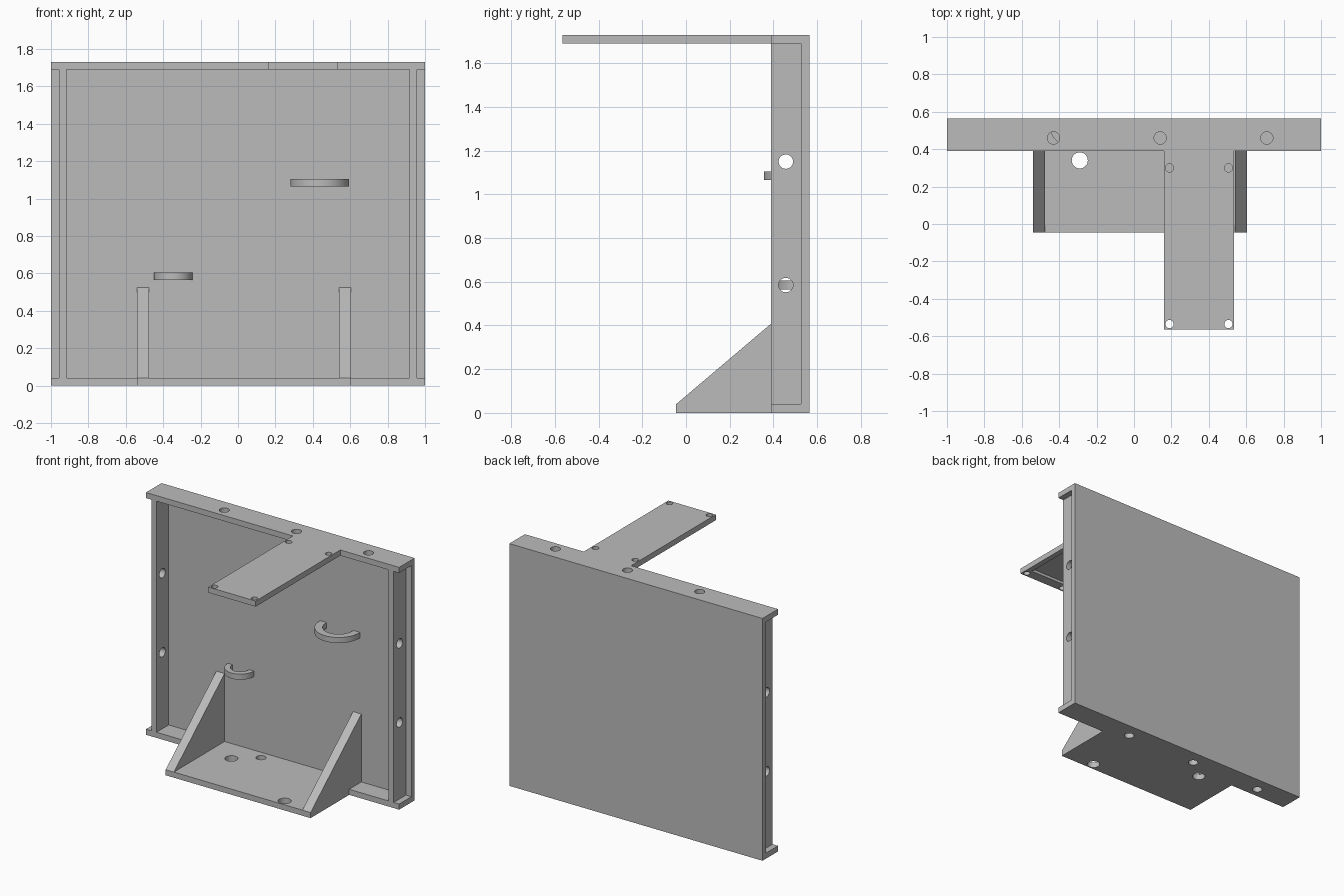
import bpy
import bmesh
import math
from mathutils import Vector

if "Cube" in bpy.data.objects:
    bpy.data.objects.remove(bpy.data.objects["Cube"], do_unlink=True)

grey = bpy.data.materials.new("plain_grey")
grey.use_nodes = True
grey.diffuse_color = (0.5, 0.5, 0.5, 1)
grey.node_tree.nodes["Principled BSDF"].inputs["Base Color"].default_value = (0.5, 0.5, 0.5, 1)

# Overall dimensions
TOP, THICK = 1.73, 0.04
FRONT, WALL, BACK = 0.39, 0.527, 0.565


def prism(name, outline, axis, low, high):
    """Extrude a 2D outline along axis x or z."""
    bm = bmesh.new()
    if axis == "x":
        points = [Vector((low, a, b)) for a, b in outline]
        shift = Vector((high - low, 0, 0))
    else:
        points = [Vector((a, b, low)) for a, b in outline]
        shift = Vector((0, 0, high - low))
    face = bm.faces.new([bm.verts.new(p) for p in points])
    result = bmesh.ops.extrude_face_region(bm, geom=[face])
    moved = [v for v in result["geom"] if isinstance(v, bmesh.types.BMVert)]
    bmesh.ops.translate(bm, verts=moved, vec=shift)
    bmesh.ops.recalc_face_normals(bm, faces=bm.faces)
    mesh = bpy.data.meshes.new(name)
    bm.to_mesh(mesh)
    bm.free()
    mesh.materials.append(grey)
    obj = bpy.data.objects.new(name, mesh)
    bpy.context.collection.objects.link(obj)
    return obj


def rectangle(a0, a1, b0, b1):
    return [(a0, b0), (a1, b0), (a1, b1), (a0, b1)]


def arc(cx, cy, radius, start, end, steps):
    angles = [start + (end - start) * i / steps for i in range(steps + 1)]
    return [(cx + radius * math.cos(t), cy + radius * math.sin(t)) for t in angles]


def disc(cx, cy, radius):
    return arc(cx, cy, radius, 0, math.tau, 32)[:-1]


def make_active(obj):
    bpy.ops.object.select_all(action="DESELECT")
    obj.select_set(True)
    bpy.context.view_layer.objects.active = obj


def cut(obj, outline, axis, low, high):
    """Cut a prism out of a part and discard the cutter."""
    cutter = prism("cutter", outline, axis, low, high)
    cutter.hide_render = True
    make_active(obj)
    mod = obj.modifiers.new("cut", "BOOLEAN")
    mod.operation, mod.solver, mod.object = "DIFFERENCE", "EXACT", cutter
    bpy.ops.object.modifier_apply(modifier=mod.name)
    bpy.data.objects.remove(cutter, do_unlink=True)


def smooth(obj):
    make_active(obj)
    bpy.ops.object.shade_smooth_by_angle(angle=math.radians(30))


def flange_outline(x0, x1, y0):
    """Full-width flange with a tongue reaching forward."""
    return [(-1, BACK), (-1, FRONT), (x0, FRONT), (x0, y0),
            (x1, y0), (x1, FRONT), (1, FRONT), (1, BACK)]


# Back panel
prism("back_panel", rectangle(-1, 1, WALL, BACK), "z", THICK, TOP - THICK)

# Top flange with its long arm
arm = prism("top_flange_and_arm", flange_outline(0.16, 0.535, -0.565), "z", TOP - THICK, TOP)
for x in (-0.43, 0.14, 0.71):
    cut(arm, disc(x, 0.46, 0.033), "z", TOP - 0.1, TOP + 0.1)
for x in (0.19, 0.505):
    for y in (-0.535, 0.3):
        cut(arm, disc(x, y, 0.022), "z", TOP - 0.1, TOP + 0.1)
# Shallow pocket in the underside of the arm
cut(arm, rectangle(0.2, 0.495, -0.49, 0.255), "z", TOP - 0.1, TOP - 0.02)
smooth(arm)

# Bottom flange with its foot plate
foot = prism("bottom_flange_and_foot", flange_outline(-0.54, 0.605, -0.045), "z", 0, THICK)
for x in (0.43, -0.14, -0.71):
    cut(foot, disc(x, 0.46, 0.033), "z", -0.1, 0.1)
for x, y in ((-0.29, 0.34), (0.365, 0.005)):
    cut(foot, disc(x, y, 0.043), "z", -0.1, 0.1)
smooth(foot)

# Side webs, set in from the panel edges
for side, x0 in (("left", 0.917), ("right", -0.957)):
    web = prism(side + "_web", rectangle(x0, x0 + 0.04, FRONT, WALL), "z", THICK, TOP - THICK)
    for z in (0.585, 1.15):
        cut(web, disc(0.457, z, 0.033), "x", x0 - 0.1, x0 + 0.1)
    smooth(web)

# Triangular gussets between foot and panel
for side, x0 in (("left", 0.54), ("right", -0.54)):
    slope = [(-0.045, THICK), (WALL, THICK), (WALL, 0.525)]
    prism(side + "_gusset", slope, "x", x0, x0 + 0.065)


# Half-ring loops on the panel
def loop(name, cx, cy, z, outer, inner):
    outline = ([(cx - outer, WALL)] + arc(cx, cy, outer, math.pi, math.tau, 24)
               + [(cx + outer, WALL), (cx + inner, WALL)]
               + arc(cx, cy, inner, math.tau, math.pi, 24) + [(cx - inner, WALL)])
    smooth(prism(name, outline, "z", z, z + THICK))


loop("large_loop", 0.437, 0.513, 1.065, 0.157, 0.105)
loop("small_loop", -0.347, 0.522, 0.565, 0.103, 0.065)
